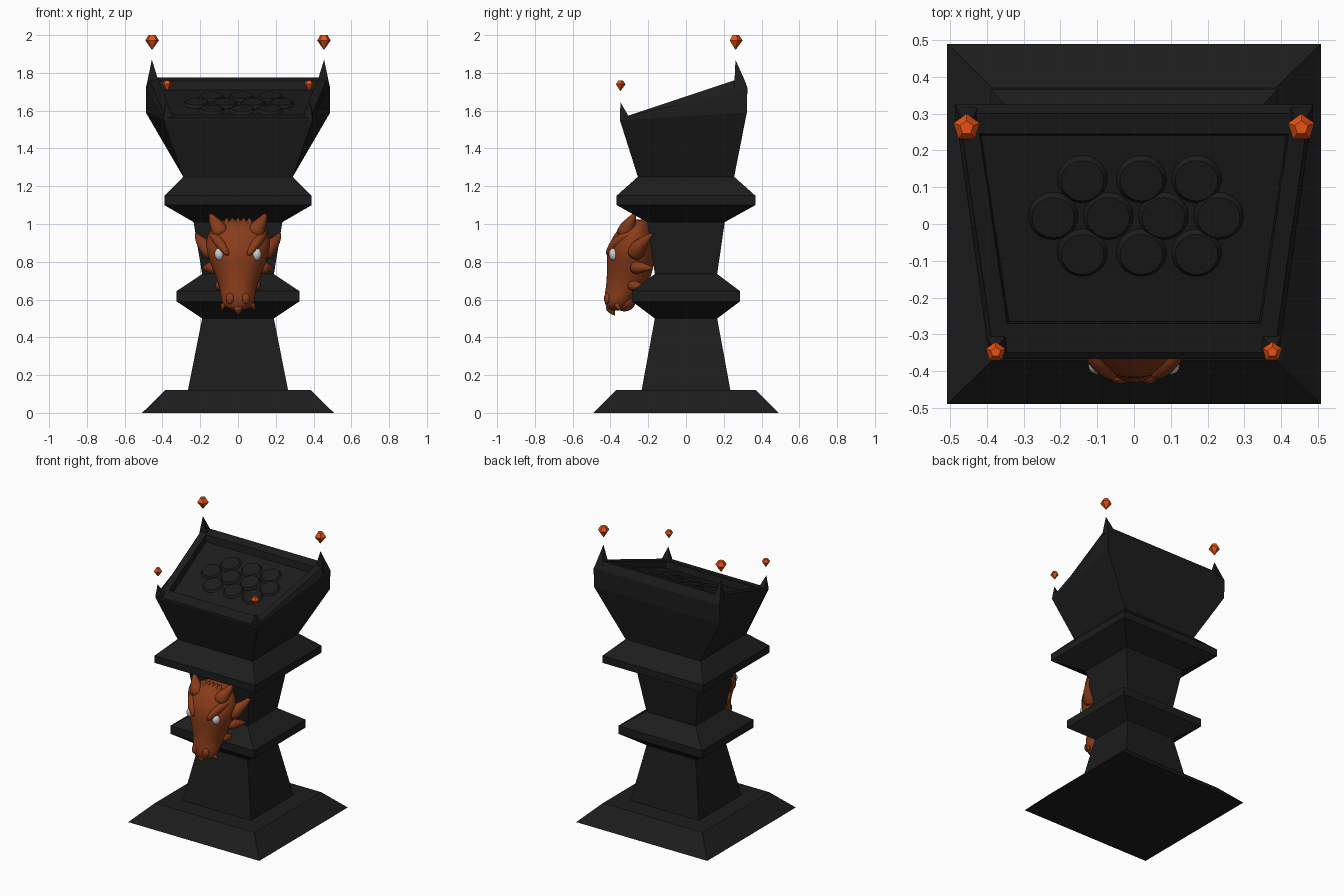
import bpy, bmesh
from math import sin, cos, tau, atan2
from mathutils import Vector, Matrix

if "Cube" in bpy.data.objects:
    bpy.data.objects.remove(bpy.data.objects["Cube"])


def material(name, rgb):
    m = bpy.data.materials.new(name)
    m.diffuse_color = (*rgb, 1)
    m.use_nodes = True
    m.node_tree.nodes["Principled BSDF"].inputs["Base Color"].default_value = m.diffuse_color
    return m


DARK = material("dark_stone", (0.012, 0.012, 0.012))
RUST = material("rust", (0.25, 0.045, 0.01))
GLOW = material("ember", (0.8, 0.085, 0.007))
PALE = material("pale", (0.6, 0.6, 0.6))


def finish(name, bm, mat, smooth=False, subsurf=0):
    bmesh.ops.recalc_face_normals(bm, faces=bm.faces)
    me = bpy.data.meshes.new(name)
    for f in bm.faces:
        f.smooth = smooth
    bm.to_mesh(me)
    bm.free()
    ob = bpy.data.objects.new(name, me)
    bpy.context.collection.objects.link(ob)
    me.materials.append(mat)
    if subsurf:
        mod = ob.modifiers.new("Smooth", 'SUBSURF')
        mod.levels = mod.render_levels = subsurf
    return ob


def loft(name, rings, mat, smooth=False, subsurf=0):
    """Skin a list of equal-sized rings and cap both ends."""
    bm = bmesh.new()
    vs = [[bm.verts.new(p) for p in r] for r in rings]
    n = len(vs[0])
    for a, b in zip(vs, vs[1:]):
        for i in range(n):
            j = (i + 1) % n
            bm.faces.new((a[i], a[j], b[j], b[i]))
    bm.faces.new(vs[0])
    bm.faces.new(vs[-1])
    return finish(name, bm, mat, smooth, subsurf)


def horn(name, path, mat=RUST, n=8):
    """Tapering spike through (x, y, z, radius) points."""
    pts = [Vector(p[:3]) for p in path]
    rings = []
    for i, p in enumerate(pts):
        d = pts[min(i + 1, len(pts) - 1)] - pts[max(i - 1, 0)]
        q = d.to_track_quat('Z', 'Y')
        r = path[i][3]
        rings.append([p + q @ Vector((r * cos(tau * k / n), r * sin(tau * k / n), 0))
                      for k in range(n)])
    return loft(name, rings, mat, True, 1)


def ball(name, loc, size, mat, rot=0):
    bm = bmesh.new()
    bmesh.ops.create_uvsphere(bm, u_segments=20, v_segments=12, radius=1)
    ob = finish(name, bm, mat, True)
    ob.location, ob.scale, ob.rotation_euler = loc, size, (0, 0, rot)
    return ob


# Square column with base and two collars: (z, half x, half y)
profile = [(0, .508, .49), (.12, .385, .37), (.12, .265, .235), (.5, .19, .165),
           (.59, .325, .285), (.645, .325, .285), (.735, .19, .165), (1.01, .235, .205),
           (1.10, .39, .367), (1.15, .39, .367), (1.25, .29, .255)]
loft("column", [[(-x, -y, z), (x, -y, z), (x, y, z), (-x, y, z)] for z, x, y in profile], DARK)

# Slanted desk top with recessed panel: front (x, y, z), back (x, y, z)
desk = [((.29, -.255, 1.25), (.29, .255, 1.25)),
        ((.395, -.35, 1.55), (.488, .322, 1.59)),
        ((.395, -.35, 1.562), (.488, .325, 1.72)),
        ((.385, -.325, 1.567), (.475, .30, 1.775)),
        ((.345, -.27, 1.583), (.42, .245, 1.757)),
        ((.34, -.265, 1.535), (.415, .24, 1.71))]
loft("desk_top", [[(-f[0], f[1], f[2]), f, b, (-b[0], b[1], b[2])] for f, b in desk], DARK)

# Round scales on the panel
tilt = atan2(.175, .505)
for y, xs in ((.12, (-.14, .02, .17)), (.02, (-.22, -.07, .08, .23)), (-.08, (-.14, .02, .17))):
    for x in xs:
        bm = bmesh.new()
        bmesh.ops.create_cone(bm, cap_ends=True, segments=20, radius1=.07, radius2=.058, depth=.016)
        ob = finish("panel_scale", bm, DARK)
        ob.location = (x, y, 1.535 + (y + .265) * .3465 + .006)
        ob.rotation_euler = (tilt, 0, 0)


# Corner spikes and floating gems
def gem(loc, r):
    rings = []
    for k, z in ((.03, -1.3), (1, 0), (.5, .75)):
        rings.append([(loc[0] + k * r * sin(tau * i / 5), loc[1] + k * r * cos(tau * i / 5),
                       loc[2] + z * r) for i in range(5)])
    loft("gem", rings, GLOW)


def spike(base, tip):
    bm = bmesh.new()
    b = [bm.verts.new(p) for p in base]
    t = bm.verts.new(tip)
    bm.faces.new(b)
    for i in range(4):
        bm.faces.new((b[i], b[(i + 1) % 4], t))
    finish("corner_spike", bm, DARK)


for s in (-1, 1):
    spike([(s * .487, .325, 1.72), (s * .425, .315, 1.75), (s * .42, .26, 1.755), (s * .484, .255, 1.72)],
          (s * .456, .262, 1.87))
    spike([(s * .395, -.35, 1.56), (s * .345, -.345, 1.56), (s * .35, -.305, 1.572), (s * .4, -.305, 1.572)],
          (s * .38, -.347, 1.645))
    gem((s * .455, .262, 1.972), .038)
    gem((s * .376, -.348, 1.74), .028)

# Beast head: (z, front y, back y, half width)
skull = [(1.025, -.29, -.19, .085), (1.0, -.34, -.18, .13), (.93, -.395, -.165, .175),
         (.85, -.425, -.16, .172), (.76, -.42, -.17, .135), (.67, -.425, -.20, .10),
         (.61, -.436, -.27, .092), (.57, -.43, -.30, .085), (.54, -.41, -.32, .04)]
rings = []
for z, f, b, w in skull:
    c, d = (f + b) / 2, (b - f) / 2
    rings.append([(w * cos(tau * i / 16), c + d * sin(tau * i / 16), z) for i in range(16)])
loft("beast_head", rings, RUST, True, 2)
horn("beak_tip", [(0, -.40, .57, .04), (0, -.398, .54, .022), (0, -.375, .515, .004)])
ball("lower_jaw", (0, -.325, .595), (.07, .06, .058), RUST)

# Mirrored features of the head
for s in (-1, 1):
    ball("eye", (s * .097, -.38, .84), (.026, .03, .034), PALE, s * .5)
    ball("nostril", (s * .04, -.415, .605), (.024, .02, .03), RUST)
    horn("brow", [(s * .05, -.42, .83, .012), (s * .085, -.39, .885, .03),
                  (s * .12, -.34, .93, .03), (s * .15, -.28, .95, .012)])
    horn("top_horn", [(s * .08, -.33, .93, .06), (s * .105, -.31, .985, .045),
                      (s * .135, -.285, 1.025, .026), (s * .15, -.27, 1.06, .006)])
    horn("side_horn", [(s * .12, -.28, .83, .065), (s * .17, -.25, .88, .045),
                       (s * .205, -.215, .915, .027), (s * .226, -.175, .955, .006)])
    horn("cheek_spike", [(s * .11, -.29, .77, .05), (s * .155, -.23, .77, .03),
                         (s * .19, -.172, .765, .005)])
    horn("jaw_spike", [(s * .08, -.31, .68, .04), (s * .105, -.25, .67, .025),
                       (s * .115, -.21, .665, .005)])
    horn("fang", [(s * .07, -.37, .58, .02), (s * .083, -.36, .56, .012), (s * .088, -.345, .54, .003)])

# Small crest along the top of the head
for x in (-.06, -.03, 0, .03, .06):
    horn("crest", [(x, -.31, .98, .022), (x, -.29, 1.012, .016), (x, -.27, 1.035, .004)])
